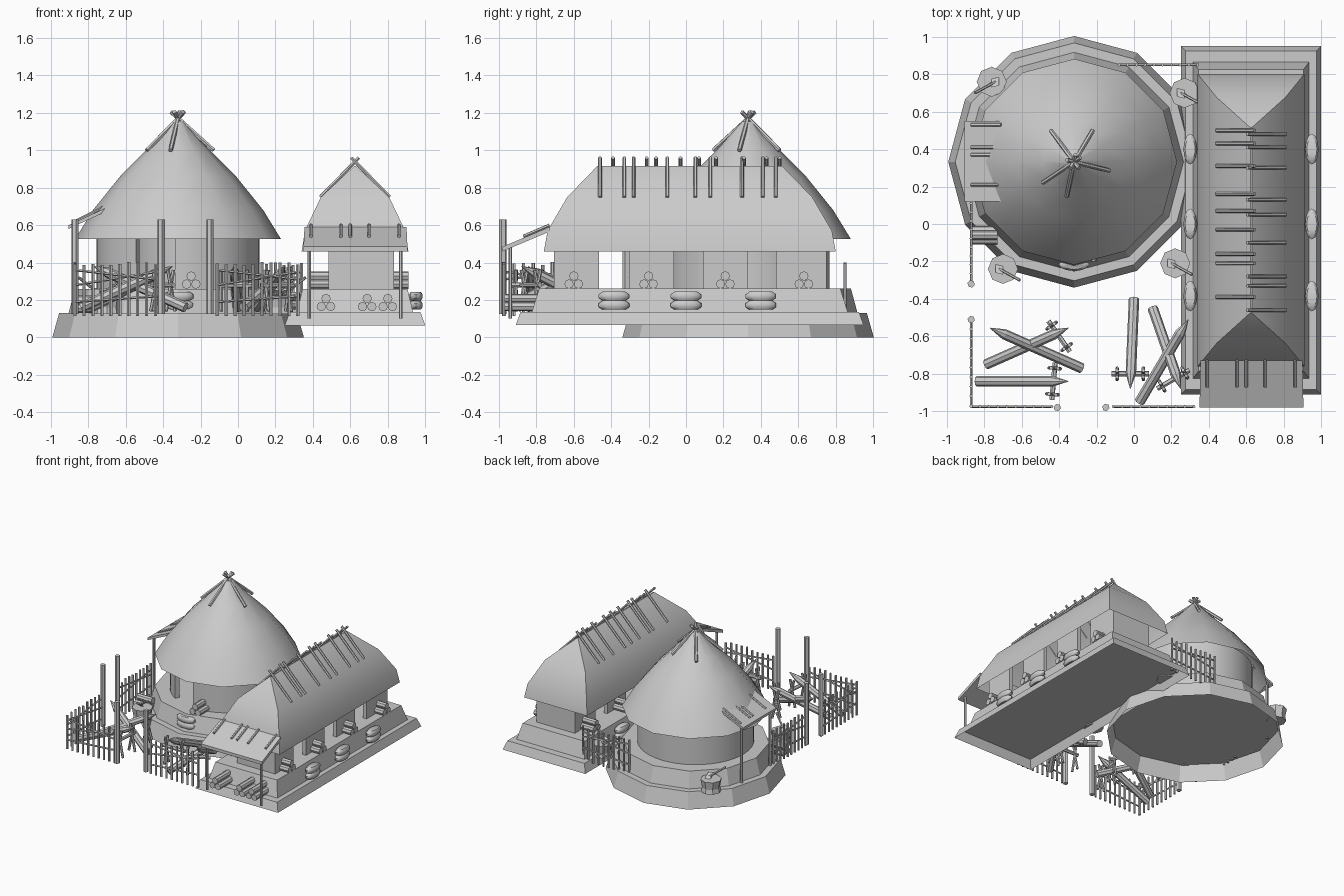
import bpy, bmesh, math, random
from mathutils import Vector

random.seed(4)
if "Cube" in bpy.data.objects:
    bpy.data.objects.remove(bpy.data.objects["Cube"])

grey = bpy.data.materials.new("weathered_grey")
grey.use_nodes = True
grey.diffuse_color = (0.6, 0.6, 0.6, 1)
grey.node_tree.nodes["Principled BSDF"].inputs["Base Color"].default_value = (0.6, 0.6, 0.6, 1)


def finish(name, bm, smooth=0):
    bmesh.ops.recalc_face_normals(bm, faces=bm.faces)
    mesh = bpy.data.meshes.new(name)
    bm.to_mesh(mesh)
    bm.free()
    mesh.materials.append(grey)
    ob = bpy.data.objects.new(name, mesh)
    bpy.context.collection.objects.link(ob)
    if smooth:
        bpy.ops.object.select_all(action='DESELECT')
        ob.select_set(True)
        bpy.context.view_layer.objects.active = ob
        bpy.ops.object.shade_smooth_by_angle(angle=math.radians(smooth))


def loft(bm, rings, open_start=False):
    """Skin a list of equal point loops; the first loop may stay uncapped."""
    loops = [[bm.verts.new(p) for p in ring] for ring in rings]
    n = len(loops[0])
    for a, b in zip(loops, loops[1:]):
        for i in range(n):
            j = (i + 1) % n
            bm.faces.new((a[i], a[j], b[j], b[i]))
    if not open_start:
        bm.faces.new(loops[0])
    bm.faces.new(loops[-1])


def circle(x, y, z, r, n=12):
    return [(x + r * math.cos(math.tau * i / n), y + r * math.sin(math.tau * i / n), z) for i in range(n)]


def rect(x, y, z, hx, hy):
    return [(x - hx, y - hy, z), (x + hx, y - hy, z), (x + hx, y + hy, z), (x - hx, y + hy, z)]


def rod(bm, a, b, r, n=6, tip=0.0):
    """Round pole from a to b, with an optional sharpened length at b."""
    a, b = Vector(a), Vector(b)
    d = (b - a).normalized()
    u = d.orthogonal().normalized()
    v = d.cross(u)
    stops = [(a, r), (b - d * tip, r), (b, r * 0.05)] if tip else [(a, r), (b, r)]
    loft(bm, [[c + (u * math.cos(math.tau * i / n) + v * math.sin(math.tau * i / n)) * s
               for i in range(n)] for c, s in stops])


def box(bm, x0, x1, y0, y1, z0, z1):
    cx, cy, hx, hy = (x0 + x1) / 2, (y0 + y1) / 2, (x1 - x0) / 2, (y1 - y0) / 2
    loft(bm, [rect(cx, cy, z0, hx, hy), rect(cx, cy, z1, hx, hy)])


def slab(bm, corners, t):
    loft(bm, [corners, [(x, y, z - t) for x, y, z in corners]])


HX, HY = -0.32, 0.332      # round hut centre
LX, LY = 0.625, 0.02       # long house centre
WX = 0.658                 # long house wall centre

# Round hut: hollow plinth, step, wall with doorway, open bell roof
bm = bmesh.new()
loft(bm, [circle(HX, HY, 0, .672), circle(HX, HY, .13, .635)], open_start=True)
finish("round_plinth", bm)

bm = bmesh.new()
loft(bm, [circle(HX, HY, .13, .585), circle(HX, HY, .26, .55)], open_start=True)
finish("round_step", bm)

bm = bmesh.new()
steps = 40
rings = []
for i in range(steps + 1):
    t = math.radians(-92 + 331 * i / steps)
    rings.append([(HX + r * math.cos(t), HY + r * math.sin(t), z)
                  for r, z in ((.435, .25), (.435, .60), (.40, .60), (.40, .25))])
loft(bm, rings)
finish("round_wall", bm, 35)

bm = bmesh.new()
loft(bm, [circle(HX, HY, z, r) for r, z in
          ((.55, .525), (.455, .68), (.31, .86), (.17, 1.0), (.03, 1.155))], open_start=True)
finish("round_roof", bm, 35)

bm = bmesh.new()
for x, y in ((-.444, .50), (-.22, .50), (-.13, .285), (-.36, .145), (-.487, .22)):
    d = Vector((x - HX, y - HY, 0))
    rod(bm, (x, y, 1.0), Vector((HX, HY, 1.205)) - d * 0.2, .012)
finish("round_roof_poles", bm)

# Side awning on the round hut
bm = bmesh.new()
slab(bm, [(-.905, .12, .60), (-.71, .12, .69), (-.71, .55, .69), (-.905, .55, .60)], .02)
for y in (.15, .52):
    rod(bm, (-.87, y, .12), (-.87, y, .61), .011)
for y in (.53, .41, .37, .21):
    rod(bm, (-.87, y, .62), (-.71, y, .70), .009)
finish("side_awning", bm)

# Long house: hollow plinth, step, wall bays with gaps, open hipped roof
bm = bmesh.new()
loft(bm, [rect(LX, LY, .065, .375, .93), rect(LX, LY, .135, .35, .905)], open_start=True)
finish("long_plinth", bm)

bm = bmesh.new()
loft(bm, [rect(LX, LY, .135, .31, .845), rect(LX, LY, .26, .28, .805)], open_start=True)
finish("long_step", bm)

bm = bmesh.new()
for y in (-.585, -.185, .21, .60):
    for s in (-1, 1):
        x = WX + s * .158
        box(bm, x - .016, x + .016, y - .12, y + .12, .25, .56)
for y in (-.69, .735):
    box(bm, WX - .174, WX + .174, y - .016, y + .016, .25, .56)
finish("long_wall_bays", bm)

bm = bmesh.new()
loft(bm, [rect(LX, LY, z, hx, hy) for hx, hy, z in
          ((.285, .78, .46), (.268, .76, .57), (.182, .655, .75), (.004, .495, .915))], open_start=True)
finish("long_roof", bm, 25)

bm = bmesh.new()
for s, ys in ((-1, (.50, .43, .31, .16, .07, -.03, -.16, -.21, -.39)),
              (1, (.48, .41, .30, .13, .05, -.10, -.28, -.33, -.46))):
    for y in ys:
        rod(bm, (LX + s * .185, y, .75), (LX - s * .02, y, .96), .010)
finish("ridge_poles", bm)

# Front porch on the long house
bm = bmesh.new()
slab(bm, [(.35, -.98, .485), (.905, -.98, .485), (.90, -.73, .59), (.355, -.73, .59)], .025)
for x in (.38, .87):
    rod(bm, (x, -.94, .10), (x, -.94, .49), .010)
for x in (.39, .55, .60, .70, .86):
    rod(bm, (x, -.87, .54), (x, -.73, .60), .009)
finish("front_porch", bm)


# Log piles, three to a stack
def logs(bm, x, y, z, along_x, half):
    for o, h in ((-.025, .025), (.025, .025), (0, .068)):
        if along_x:
            rod(bm, (x - half, y + o, z + h), (x + half, y + o, z + h), .025, 8)
        else:
            rod(bm, (x + o, y - half, z + h), (x + o, y + half, z + h), .025, 8)


bm = bmesh.new()
for y in (-.60, -.20, .21, .63):
    logs(bm, .87, y, .26, True, .04)
    logs(bm, .43, y, .26, True, .06)
for x in (.47, .69, .80):
    logs(bm, x, -.88, .14, False, .09)
logs(bm, -.25, -.12, .26, False, .08)
logs(bm, -.80, -.06, .13, True, .07)
finish("log_piles", bm)

# Sacks lying in pairs on the ledges
bm = bmesh.new()


def sacks(x, y, hx, hy):
    for z in (.172, .22):
        loft(bm, [[(x + hx * k * math.cos(t), y + hy * k * math.sin(t), z + dz)
                   for t in [math.tau * i / 12 for i in range(12)]]
                  for k, dz in ((.75, -.024), (1, -.010), (1, .010), (.75, .024))])


for y in (-.385, 0, .40):
    for s in (-1, 1):
        sacks(LX + s * .325, y, .036, .082)
sacks(HX, -.215, .082, .036)
finish("sacks", bm, 50)

# Gate posts
bm = bmesh.new()
for x, y in ((-.41, -.98), (-.15, -.98), (-.87, -.32), (-.87, -.51)):
    rod(bm, (x, y, .125), (x, y, .63), .020)
finish("gate_posts", bm)

# Picket fences with crooked rails
bm = bmesh.new()
for a, b in (((-.87, -.975), (-.44, -.975)), ((-.11, -.975), (.32, -.975)), ((-.87, -.51), (-.87, -.97)),
             ((-.87, -.31), (-.87, .11)), ((-.08, .85), (.34, .85))):
    a, b = Vector((*a, 0)), Vector((*b, 0))
    for i in range(10):
        p = a.lerp(b, i / 9)
        rod(bm, p + Vector((0, 0, .115)), p + Vector((0, 0, random.uniform(.385, .405))), .009, 5)
    for z0, z1 in ((.19, .22), (.36, .31), (.28, .35)):
        rod(bm, a + Vector((0, 0, z0)), b + Vector((0, 0, z1)), .007, 5)
finish("picket_fences", bm)

# Sharpened stakes leaning on crossed trestles
bm = bmesh.new()
for a, b in (((-.84, -.84), (-.35, -.84)), ((-.79, -.75), (-.35, -.555)), ((-.28, -.77), (-.77, -.555)),
             ((0, -.40), (-.02, -.88)), ((.10, -.45), (.25, -.88)), ((.03, -.95), (.29, -.51))):
    rod(bm, (*a, .16), (*b, .38), .028, 8, .09)
finish("sharpened_stakes", bm)

bm = bmesh.new()
for x, y, deg in ((-.40, -.60, -55), (-.43, -.84, 85), (-.02, -.80, 0), (.21, -.83, 30)):
    c, d = Vector((x, y, .28)), Vector((math.cos(math.radians(deg)), math.sin(math.radians(deg)), 0))
    side = Vector((-d.y, d.x, 0)) * .03
    rod(bm, c - d * .10, c + d * .10, .014)
    for s in (-.07, .07):
        for k in (-1, 1):
            rod(bm, c + d * s - side * k - Vector((0, 0, .14)), c + d * s + side * k * .6 + Vector((0, 0, .08)), .010)
finish("trestles", bm)

# Chopping blocks, each with an axe
bm = bmesh.new()
for x, y, sx in ((-.76, .76, 1), (-.70, -.24, -1), (.22, -.21, -1), (.27, .70, -1)):
    loft(bm, [circle(x, y, z, r, 8) for r, z in ((.075, .125), (.068, .16), (.08, .225))])
    rod(bm, (x + sx * .02, y, .235), (x - sx * .09, y - .06, .32), .008)
    slab(bm, [(x, y - .03, .265), (x + sx * .04, y - .02, .26), (x + sx * .04, y + .03, .22), (x, y + .02, .22)], .012)
finish("chopping_blocks", bm)
